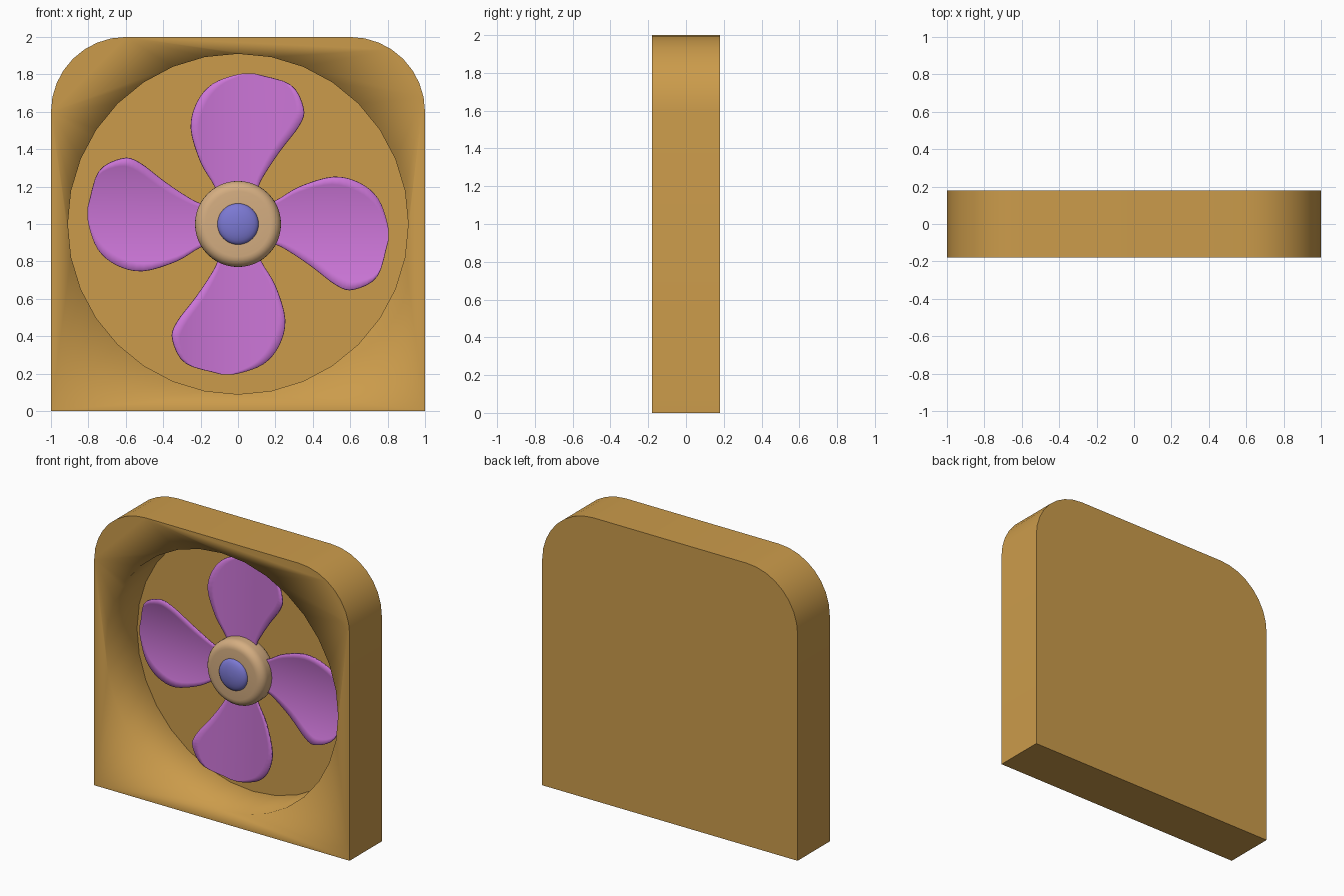
import bpy, bmesh, math
from mathutils import Vector, Matrix

if "Cube" in bpy.data.objects:
    bpy.data.objects.remove(bpy.data.objects["Cube"])

CZ = 1.0  # fan axis height


def material(name, rgb):
    m = bpy.data.materials.new(name)
    m.diffuse_color = (*rgb, 1)
    m.use_nodes = True
    m.node_tree.nodes["Principled BSDF"].inputs["Base Color"].default_value = m.diffuse_color
    return m


ORANGE = material("orange", (0.60, 0.33, 0.07))
PURPLE = material("purple", (0.60, 0.18, 0.68))
TAN = material("tan", (0.66, 0.42, 0.22))
BLUE = material("blue", (0.20, 0.19, 0.65))


def finish(name, bm, mat, smooth=35):
    bmesh.ops.recalc_face_normals(bm, faces=bm.faces[:])
    me = bpy.data.meshes.new(name)
    bm.to_mesh(me)
    bm.free()
    ob = bpy.data.objects.new(name, me)
    bpy.context.collection.objects.link(ob)
    me.materials.append(mat)
    bpy.ops.object.select_all(action='DESELECT')
    ob.select_set(True)
    bpy.context.view_layer.objects.active = ob
    bpy.ops.object.shade_smooth_by_angle(angle=math.radians(smooth))
    return ob


def prism(name, outline, y0, y1, mat):
    bm = bmesh.new()
    face = bm.faces.new([bm.verts.new((x, y0, z)) for x, z in outline])
    ext = bmesh.ops.extrude_face_region(bm, geom=[face])
    bmesh.ops.translate(bm, vec=(0, y1 - y0, 0),
                        verts=[v for v in ext["geom"] if isinstance(v, bmesh.types.BMVert)])
    return finish(name, bm, mat)


def lathe(name, profile, mat, n=48):
    # profile of (radius, y), spun about the fan axis, ends capped
    bm = bmesh.new()
    rings = [[bm.verts.new((r * math.sin(2 * math.pi * i / n), y,
                            CZ + r * math.cos(2 * math.pi * i / n))) for i in range(n)]
             for r, y in profile]
    for a, b in zip(rings, rings[1:]):
        for i in range(n):
            j = (i + 1) % n
            bm.faces.new((a[i], a[j], b[j], b[i]))
    bm.faces.new(rings[0])
    bm.faces.new(rings[-1])
    return finish(name, bm, mat)


def arc(cx, cy, rx, ry, a0, a1, n):
    return [(cx + rx * math.cos(math.radians(a0 + (a1 - a0) * i / n)),
             cy + ry * math.sin(math.radians(a0 + (a1 - a0) * i / n))) for i in range(n + 1)]


def spline(pts, sub=4):
    # Catmull-Rom through the points
    p = [Vector(q) for q in pts]
    p = [2 * p[0] - p[1]] + p + [2 * p[-1] - p[-2]]
    out = []
    for a, b, c, d in zip(p, p[1:], p[2:], p[3:]):
        for k in range(sub):
            t = k / sub
            out.append(0.5 * (2 * b + (c - a) * t + (2 * a - 5 * b + 4 * c - d) * t * t
                              + (3 * b - a - 3 * c + d) * t ** 3))
    return out + [p[-2]]


# Housing block with rounded top corners and a round recess
outline = [(-1, 0), (1, 0)] + arc(0.6, 1.6, 0.4, 0.4, 0, 90, 8) + arc(-0.6, 1.6, 0.4, 0.4, 90, 180, 8)
housing = prism("housing", outline, -0.18, 0.18, ORANGE)
cutter = prism("recess_cutter", arc(0, CZ, 0.91, 0.91, 0, 360, 32)[:-1], -0.3, 0.17, ORANGE)
cutter.hide_render = True
cutter.hide_viewport = False
cutter.display_type = 'WIRE'
cut = housing.modifiers.new("recess", 'BOOLEAN')
cut.operation = 'DIFFERENCE'
cut.solver = 'EXACT'
cut.object = cutter
bpy.context.view_layer.objects.active = housing
bpy.ops.object.modifier_move_to_index(modifier="recess", index=0)

# Hub disc with rounded rims
hub = lathe("hub", [(0.08, -0.05)] + arc(0.175, 0.005, 0.055, 0.055, -90, 0, 6)
            + arc(0.175, 0.06, 0.055, 0.055, 0, 90, 6) + [(0.08, 0.115)], TAN)

# Axle from the back wall with a domed front cap
axle = lathe("axle_cap", [(0.002, -0.088)] + arc(0, -0.05, 0.11, 0.038, -85, 0, 7)
             + [(0.11, -0.03), (0.08, -0.03), (0.08, 0.172)], BLUE)

# Cupped blades: two edge curves from root to tip, repeated four times
left = spline([(-.11, .12), (-.125, .2), (-.2, .33), (-.252, .51), (-.22, .65),
               (-.135, .75), (0, .8), (.09, .804)])
right = spline([(.1, .12), (.11, .2), (.145, .27), (.225, .39), (.33, .53),
                (.35, .62), (.28, .745), (.09, .804)])
for k in range(4):
    bm = bmesh.new()
    rot = Matrix.Translation((0, 0, CZ)) @ Matrix.Rotation(k * math.pi / 2, 4, 'Y')
    rows = []
    for a, b in zip(left, right):
        row = []
        for i in range(13):
            p = a.lerp(b, i / 12)
            row.append(bm.verts.new(rot @ Vector((p.x, 0.055 - 0.5 * p.x ** 2, p.y))))
        rows.append(row)
    for r, s in zip(rows, rows[1:]):
        for i in range(12):
            bm.faces.new((r[i], r[i + 1], s[i + 1], s[i]))
    bmesh.ops.remove_doubles(bm, verts=bm.verts[:], dist=1e-4)
    blade = finish(f"blade_{k + 1}", bm, PURPLE)
    solid = blade.modifiers.new("thickness", 'SOLIDIFY')
    solid.thickness = 0.01
    solid.offset = 0
